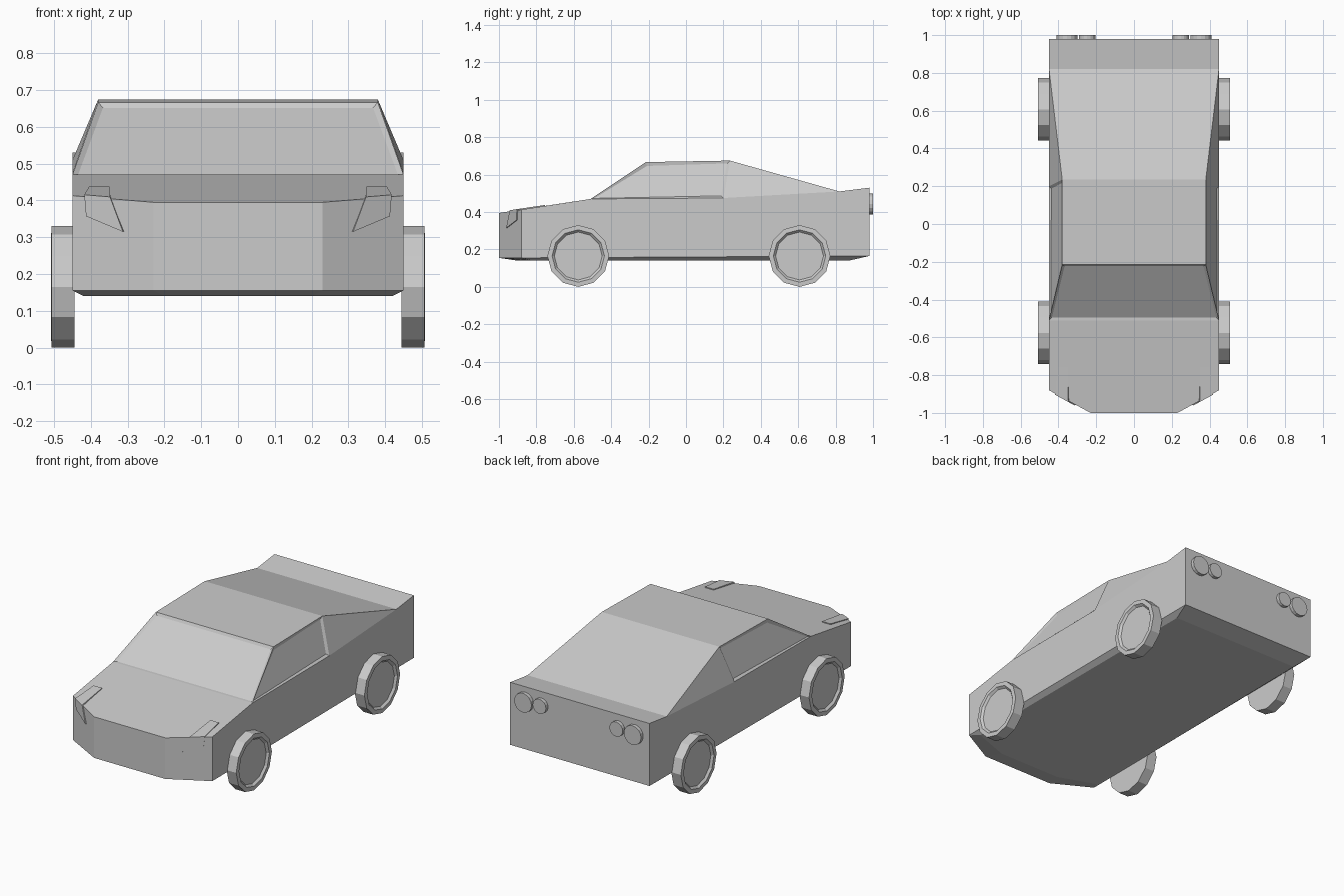
import bpy, bmesh, math
from mathutils import Vector

if "Cube" in bpy.data.objects:
    bpy.data.objects.remove(bpy.data.objects["Cube"])


def finish(bm, name):
    bmesh.ops.recalc_face_normals(bm, faces=bm.faces)
    me = bpy.data.meshes.new(name)
    bm.to_mesh(me)
    bm.free()
    ob = bpy.data.objects.new(name, me)
    bpy.context.collection.objects.link(ob)
    return ob


# Car body: named half points, mirrored across x
half = {
    "nose": (.23, -1, .395), "corner": (.45, -.88, .413),
    "cowl": (.45, -.51, .47), "sill": (.45, .2, .475),
    "deck": (.45, .82, .51), "tail": (.45, .98, .53),
    "roof_f": (.38, -.215, .667), "roof_r": (.38, .235, .675),
    "low_nose": (.23, -1, .155), "low_corner": (.45, -.88, .155),
    "low_tail": (.45, .98, .165),
    "floor_nose": (.2, -.9, .14), "floor_corner": (.42, -.82, .14),
    "floor_tail": (.42, .87, .14),
}
bm = bmesh.new()
R = {k: bm.verts.new(p) for k, p in half.items()}
L = {k: bm.verts.new((-p[0], p[1], p[2])) for k, p in half.items()}


def across(names):
    ks = names.split()
    return bm.faces.new([R[k] for k in ks] + [L[k] for k in reversed(ks)])


def sides(names):
    ks = names.split()
    return [bm.faces.new([S[k] for k in ks]) for S in (R, L)]


windows = [across("cowl roof_f")]
for strip in ("nose corner cowl", "roof_f roof_r", "roof_r deck", "deck tail",
              "tail low_tail", "low_tail floor_tail",
              "floor_tail floor_corner floor_nose",
              "floor_nose low_nose", "low_nose nose"):
    across(strip)
windows += sides("cowl sill roof_r roof_f")
for panel in ("sill deck roof_r", "nose corner low_corner low_nose",
              "corner cowl sill deck tail low_tail low_corner",
              "low_nose low_corner floor_corner floor_nose",
              "low_corner low_tail floor_tail floor_corner"):
    sides(panel)
bmesh.ops.recalc_face_normals(bm, faces=bm.faces)
# Recessed windscreen and side windows
bmesh.ops.inset_individual(bm, faces=windows, thickness=.02, depth=-.008)
finish(bm, "car_body")


# Wheels: turned profile of (radius, x)
def wheel(name, side, y, n=12):
    bm = bmesh.new()
    rings = []
    for r, x in ((.165, .445), (.165, .507), (.14, .508), (.128, .496)):
        rings.append([bm.verts.new((side * x, y + r * math.sin(2 * math.pi * i / n),
                                    .165 + r * math.cos(2 * math.pi * i / n)))
                      for i in range(n)])
    for a, b in zip(rings, rings[1:]):
        for i in range(n):
            j = (i + 1) % n
            bm.faces.new((a[i], a[j], b[j], b[i]))
    bm.faces.new(rings[0])
    bm.faces.new(rings[-1])
    finish(bm, name)


# Tail lights: thin discs on the rear panel
def tail_light(name, x, z, r):
    bpy.ops.mesh.primitive_cylinder_add(vertices=16, radius=r, depth=.03,
                                        location=(x, .985, z),
                                        rotation=(math.pi / 2, 0, 0))
    bpy.context.object.name = name


# Headlights: thin plates folded from the bonnet onto the nose bevel
def hood(x, y):
    return Vector((x, y, .395 + (y + 1) * .153))


def bevel_y(x):
    return -1 + (x - .23) * .12 / .22


def headlight(name, side):
    top = [hood(.35, -.755), hood(.405, -.755)]
    edge = [hood(.345, bevel_y(.345)), hood(.415, bevel_y(.415))]
    low = [Vector((.31, bevel_y(.31), .315)), Vector((.41, bevel_y(.41), .357))]
    up, out = Vector((0, 0, .005)), Vector((.003, -.005, 0))
    offs = (up, up + out, out)
    bm = bmesh.new()
    rows = [[bm.verts.new(((p + s * o).x * side, (p + s * o).y, (p + s * o).z))
             for p in pair for s in (-1, 1)]
            for pair, o in zip((top, edge, low), offs)]
    for a, b in zip(rows, rows[1:]):
        for i, j in ((0, 1), (1, 3), (3, 2), (2, 0)):
            bm.faces.new((a[i], a[j], b[j], b[i]))
    for r in (rows[0], rows[-1]):
        bm.faces.new((r[0], r[1], r[3], r[2]))
    finish(bm, name)


for side, label in ((-1, "left"), (1, "right")):
    wheel("front_wheel_" + label, side, -.576)
    wheel("rear_wheel_" + label, side, .607)
    tail_light("outer_tail_light_" + label, side * .354, .443, .056)
    tail_light("inner_tail_light_" + label, side * .248, .45, .043)
    headlight("headlight_" + label, side)
